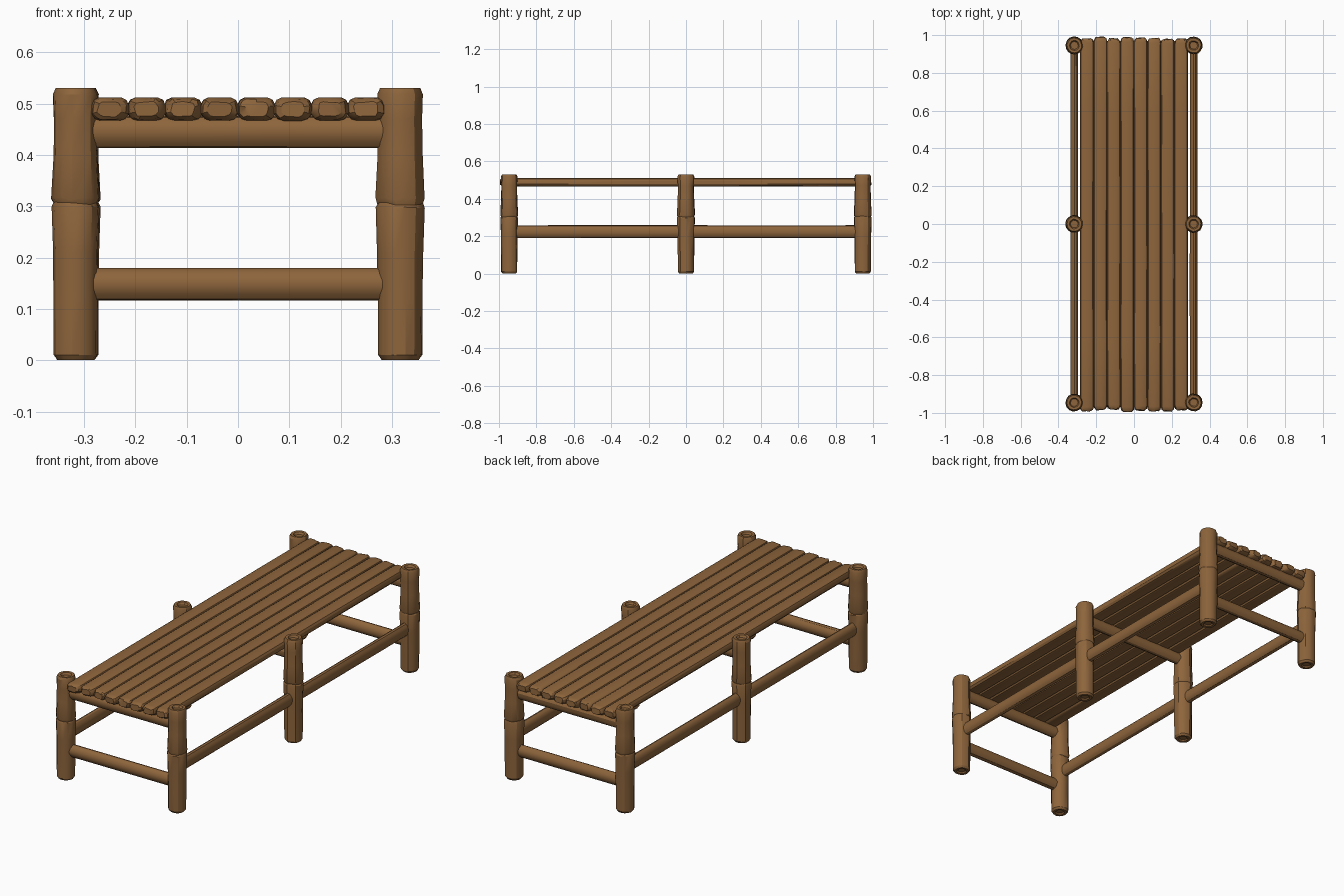
import bpy, bmesh, math, random
from mathutils import Vector

if "Cube" in bpy.data.objects:
    bpy.data.objects.remove(bpy.data.objects["Cube"])

random.seed(4)

wood = bpy.data.materials.new("brown_wood")
wood.diffuse_color = (0.27, 0.13, 0.045, 1)
wood.use_nodes = True
wood.node_tree.nodes["Principled BSDF"].inputs["Base Color"].default_value = wood.diffuse_color


def loft(name, rings, angle=28):
    """Skin a stack of equal-sized rings and cap both ends."""
    bm = bmesh.new()
    loops = [[bm.verts.new(p) for p in ring] for ring in rings]
    n = len(loops[0])
    for a, b in zip(loops, loops[1:]):
        for i in range(n):
            j = (i + 1) % n
            bm.faces.new((a[i], a[j], b[j], b[i]))
    bm.faces.new(loops[0])
    bm.faces.new(loops[-1])
    bmesh.ops.recalc_face_normals(bm, faces=bm.faces)
    me = bpy.data.meshes.new(name)
    bm.to_mesh(me)
    bm.free()
    ob = bpy.data.objects.new(name, me)
    bpy.context.collection.objects.link(ob)
    me.materials.append(wood)
    bpy.ops.object.select_all(action='DESELECT')
    ob.select_set(True)
    bpy.context.view_layer.objects.active = ob
    bpy.ops.object.shade_smooth_by_angle(angle=math.radians(angle))
    return ob


def jitter(amount):
    return random.uniform(-amount, amount)


# Posts: two bamboo-like segments meeting at a worn joint, dished ends
POST = [(0.018, 0.008), (0.024, 0.002), (0.036, 0.001), (0.043, 0.011),
        (0.0435, 0.12), (0.0445, 0.21), (0.0475, 0.298), (0.044, 0.305),
        (0.0475, 0.315), (0.0435, 0.40), (0.0425, 0.47), (0.0445, 0.518),
        (0.039, 0.530), (0.026, 0.529), (0.020, 0.518)]


def post(name, x, y):
    n, turn = 14, random.uniform(0, 6)
    wobble = [jitter(0.0012) for _ in range(n)]
    rings = []
    for r, z in POST:
        ring = []
        for i in range(n):
            a = turn + i * math.tau / n
            rr = r + wobble[i] + jitter(0.0006)
            dz = jitter(0.003) if 0.29 < z < 0.32 else 0
            ring.append(Vector((x + rr * math.cos(a), y + rr * math.sin(a), z + dz)))
        rings.append(ring)
    loft(name, rings)


for side, sx in (("left", -1), ("right", 1)):
    for place, y in (("front", -0.945), ("middle", 0), ("back", 0.945)):
        post(f"{place}_{side}_post", sx * 0.316, y)


# Rails: oval poles running along x or y
def rail(name, axis, offset, z, half, thick, tall):
    n = 14
    wobble = [1 + jitter(0.03) for _ in range(n)]
    rings = []
    for k in range(7):
        t = -half + 2 * half * k / 6
        ring = []
        for i in range(n):
            a = i * math.tau / n + math.pi / 2
            s = wobble[i] + jitter(0.012)
            u, v = offset + thick * s * math.cos(a), z + tall * s * math.sin(a)
            ring.append(Vector((t, u, v) if axis == "x" else (u, t, v)))
        rings.append(ring)
    loft(name, rings)


for place, y in (("front", -0.945), ("middle", 0), ("back", 0.945)):
    rail(f"{place}_upper_cross_rail", "x", y, 0.445, 0.30, 0.024, 0.031)
    if y:
        rail(f"{place}_lower_cross_rail", "x", y, 0.148, 0.30, 0.024, 0.031)
for side, sx in (("left", -1), ("right", 1)):
    rail(f"{side}_side_rail", "y", sx * 0.316, 0.224, 0.945, 0.021, 0.034)

# Slats: rounded planks with chipped, tapering ends
SECTION = [(1, 0.35), (0.86, 0.8), (0.6, 1), (0, 1), (-0.6, 1), (-0.86, 0.8), (-1, 0.35),
           (-1, -0.4), (-0.8, -0.85), (-0.5, -1), (0.5, -1), (0.8, -0.85), (1, -0.4)]


def slat(name, x):
    front, back = -0.985 + jitter(0.008), 0.985 + jitter(0.008)
    stations = [(front, 0.62), (front + 0.009, 0.86), (front + 0.024, 1)]
    stations += [(y, 1) for y in (-0.6, -0.2, 0.2, 0.6)]
    stations += [(back - 0.024, 1), (back - 0.009, 0.86), (back, 0.62)]
    rings = []
    for y, s in stations:
        shift, end = jitter(0.001), s < 1
        rings.append([Vector((x + shift + 0.0365 * u * (s + jitter(0.06 if end else 0.008)),
                              y + (jitter(0.004) if end else 0),
                              0.489 + 0.0225 * v * (s + jitter(0.06 if end else 0.01))))
                      for u, v in SECTION])
    loft(name, rings)


for i in range(8):
    slat(f"slat_{i + 1}", (i - 3.5) * 0.0713)
